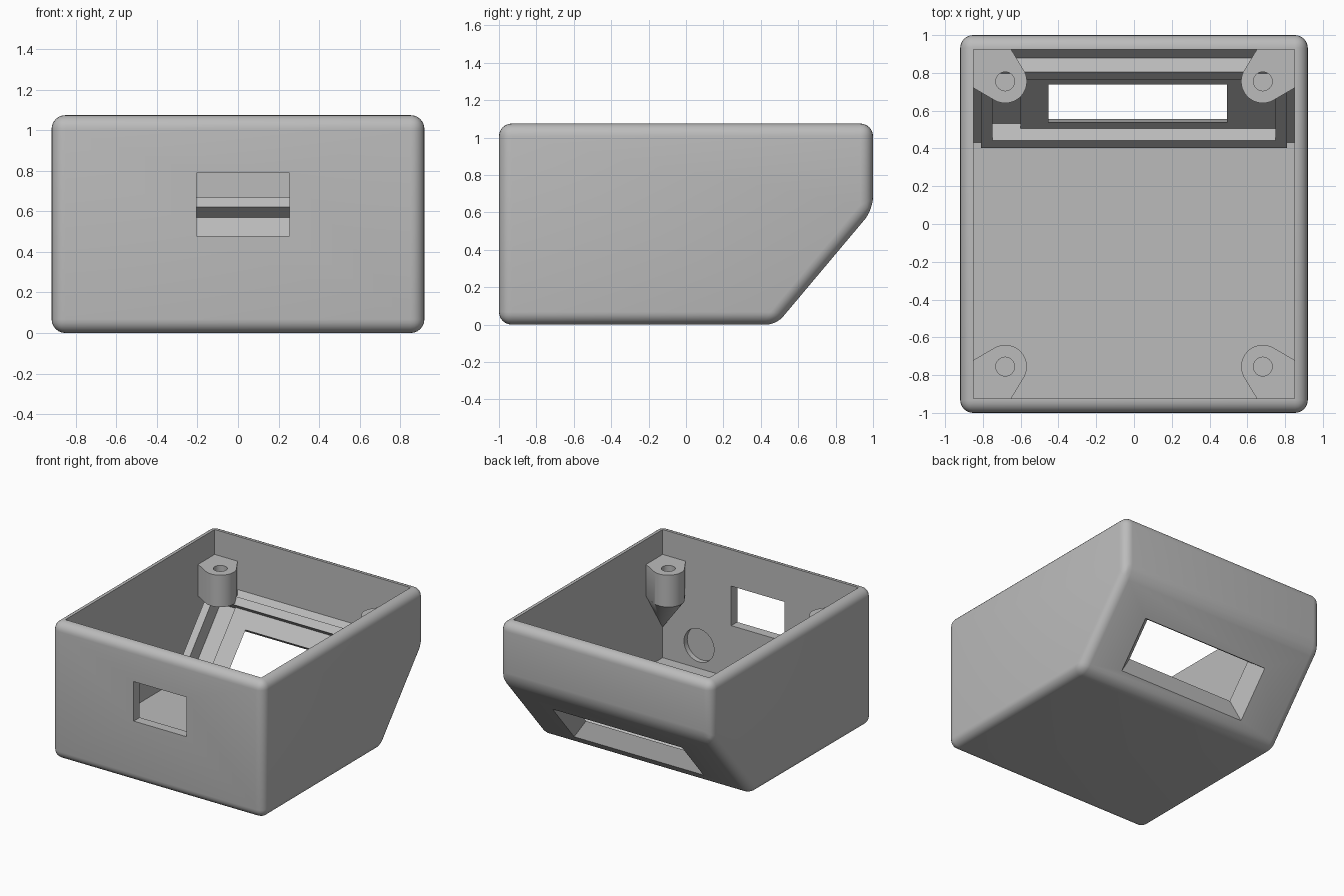
import bpy, bmesh, math
from mathutils import Vector

if "Cube" in bpy.data.objects:
    bpy.data.objects.remove(bpy.data.objects["Cube"])

grey = bpy.data.materials.new("plain grey")
grey.diffuse_color = (0.5, 0.5, 0.5, 1)
grey.use_nodes = True
grey.node_tree.nodes["Principled BSDF"].inputs["Base Color"].default_value = grey.diffuse_color

# Slanted panel frame: s runs up the slope, o is the depth inward from the outside face
Y0, Y1, Z1, TOP = 0.483, 1.0, 0.615, 1.075
D = Vector((Y1 - Y0, Z1)).normalized()


def slope(s, o):
    return (Y0 + D.x * s - D.y * o, D.y * s + D.x * o)


def hull(name, pts):
    """Convex solid through the given points."""
    bm = bmesh.new()
    for p in pts:
        bm.verts.new(p)
    res = bmesh.ops.convex_hull(bm, input=bm.verts)
    loose = {v for v in res["geom_interior"] if isinstance(v, bmesh.types.BMVert)}
    bmesh.ops.delete(bm, geom=list(loose), context="VERTS")
    bmesh.ops.dissolve_limit(bm, angle_limit=0.005, verts=bm.verts, edges=bm.edges)
    bmesh.ops.recalc_face_normals(bm, faces=bm.faces)
    me = bpy.data.meshes.new(name)
    bm.to_mesh(me)
    bm.free()
    me.materials.append(grey)
    ob = bpy.data.objects.new(name, me)
    bpy.context.collection.objects.link(ob)
    return ob


def prism(name, profile, x0, x1):
    return hull(name, [(x, y, z) for x in (x0, x1) for y, z in profile])


def slab(name, x0, x1, s0, s1, o0, o1):
    return prism(name, [slope(s, o) for s in (s0, s1) for o in (o0, o1)], x0, x1)


def apply_mod(ob, mod):
    bpy.context.view_layer.objects.active = ob
    bpy.ops.object.modifier_apply(modifier=mod.name)


def combine(ob, tool, op="DIFFERENCE"):
    m = ob.modifiers.new("bool", "BOOLEAN")
    m.operation, m.solver, m.object = op, "EXACT", tool
    apply_mod(ob, m)
    bpy.data.objects.remove(tool)


def smooth(ob):
    bpy.ops.object.select_all(action="DESELECT")
    ob.select_set(True)
    bpy.context.view_layer.objects.active = ob
    bpy.ops.object.shade_smooth_by_angle(angle=math.radians(30))


# Rounded outer shell
case = prism("case", [(-1, 0), (Y0, 0), (Y1, Z1), (Y1, TOP), (-1, TOP)], -0.92, 0.92)
bev = case.modifiers.new("bevel", "BEVEL")
bev.width, bev.segments, bev.limit_method = 0.068, 6, "NONE"
apply_mod(case, bev)

# Hollow interior, open at the top
WALL, BACK = 0.07, 0.085
floor_y = Y0 + (WALL - BACK / D.x) * D.x / D.y
back_z = (0.925 - Y0) * D.y / D.x + BACK / D.x
combine(case, prism("cavity", [(-0.925, WALL), (floor_y, WALL), (0.925, back_z),
                               (0.925, 1.4), (-0.925, 1.4)], -0.85, 0.85))

# Raised display frame on the inside of the slanted panel, with its recesses
combine(case, slab("frame", -0.81, 0.81, 0.096, 0.718, 0.05, 0.185), "UNION")
combine(case, slab("recess", -0.75, 0.75, 0.158, 0.656, 0.105, 0.3))
combine(case, slab("deep_recess", -0.75, -0.6, 0.158, 0.656, 0.068, 0.3))

# Flared display window
window = []
for x0, x1, s0, s1, o in ((-0.55, 0.59, 0.105, 0.53, -0.01), (-0.45, 0.49, 0.21, 0.52, 0.107)):
    window += [(x, *slope(s, o)) for x in (x0, x1) for s in (s0, s1)]
combine(case, hull("window", window))

# Socket opening in the front wall
combine(case, prism("socket", [(y, z) for y in (-1.1, -0.85) for z in (0.48, 0.79)], -0.205, 0.255))


def ring(cx, cy, r, n=40):
    return [(cx + r * math.cos(2 * math.pi * i / n), cy + r * math.sin(2 * math.pi * i / n))
            for i in range(n)]


# Blind round pocket on the inside of the front wall
combine(case, hull("round_pocket", [(x, y, z) for y in (-0.965, -0.88)
                                    for x, z in ring(0.535, 0.25, 0.13)]))
smooth(case)

# Four corner screw posts, tapering down into the walls
for side, sx in (("left", -1), ("right", 1)):
    for end, sy, tip in (("front", -1, 0.3), ("back", 1, 0.6)):
        outline = ring(0.682, 0.755, 0.115) + [(0.867, 0.73), (0.867, 0.94), (0.66, 0.94)]
        pts = [(sx * x, sy * y, z) for x, y in outline for z in (0.63, 0.88)]
        pts.append((sx * 0.86, sy * 0.935, tip))
        post = hull(f"{end}_{side}_post", pts)
        combine(post, hull("screw_hole", [(sx * x, sy * y, z) for x, y in ring(0.682, 0.755, 0.05, 24)
                                          for z in (0.66, 1.0)]))
        smooth(post)
